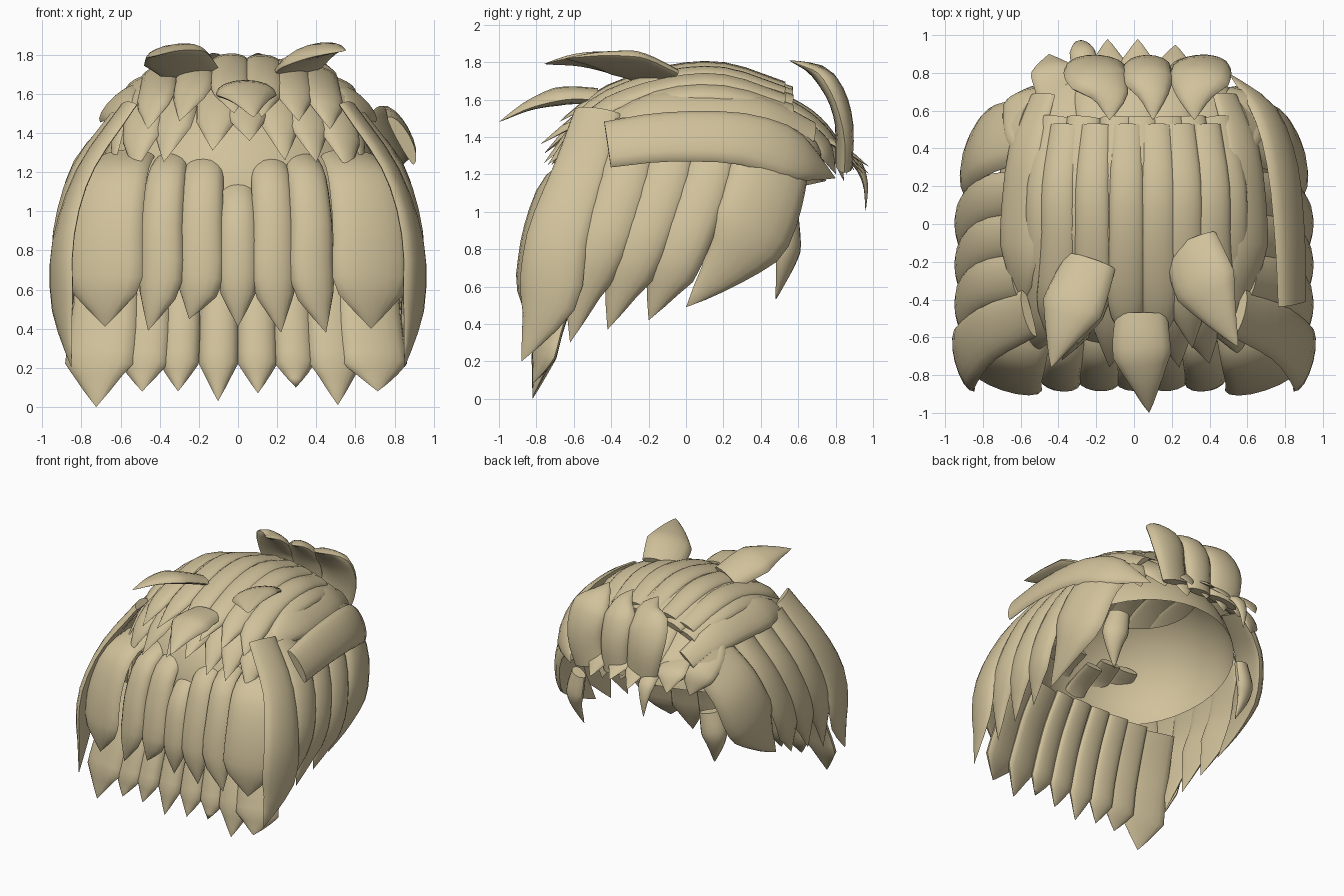
import bpy, bmesh, math
from mathutils import Vector

if "Cube" in bpy.data.objects:
    bpy.data.objects.remove(bpy.data.objects["Cube"])

HAIR = bpy.data.materials.new("straw_hair")
HAIR.diffuse_color = (0.64, 0.54, 0.33, 1)
HAIR.use_nodes = True
HAIR.node_tree.nodes["Principled BSDF"].inputs["Base Color"].default_value = HAIR.diffuse_color
CENTRE = Vector((0, 0, 0.9))
STEPS, ARC = 12, 8


def along(pts, t):
    """Catmull-Rom point at t in 0..1"""
    n = len(pts) - 1
    i = min(int(t * n), n - 1)
    u = t * n - i
    p1, p2 = pts[i], pts[i + 1]
    p0 = pts[i - 1] if i else 2 * p1 - p2
    p3 = pts[i + 2] if i + 2 <= n else 2 * p2 - p1
    return 0.5 * (2 * p1 + (p2 - p0) * u + (2 * p0 - 5 * p1 + 4 * p2 - p3) * u * u
                  + (3 * p1 - p0 - 3 * p2 + p3) * u ** 3)


def finish(name, bm, angle=40):
    bmesh.ops.recalc_face_normals(bm, faces=bm.faces)
    me = bpy.data.meshes.new(name)
    bm.to_mesh(me)
    bm.free()
    me.materials.append(HAIR)
    ob = bpy.data.objects.new(name, me)
    bpy.context.collection.objects.link(ob)
    bpy.ops.object.select_all(action='DESELECT')
    bpy.context.view_layer.objects.active = ob
    ob.select_set(True)
    bpy.ops.object.shade_smooth_by_angle(angle=math.radians(angle))


def lock(name, path, width, bulge=0.07, base=0.85, taper=0.74, up=None, back=0.25):
    """Tapered lock of hair: domed outer side, flatter inner side, pointed end"""
    pts = [Vector(p) for p in path]
    bm = bmesh.new()
    rings = []
    for s in range(STEPS):
        t = s / STEPS
        p = along(pts, t)
        tan = (along(pts, min(t + .02, 1)) - along(pts, max(t - .02, 0))).normalized()
        nor = Vector(up) if up else p - CENTRE
        nor = (nor - tan * nor.dot(tan)).normalized()
        side = tan.cross(nor)
        if t < taper:
            k = base + (1 - base) * math.sin(t / taper * math.pi / 2)
        else:
            k = 1 - 0.97 * (t - taper) / (1 - taper)
        ring = []
        for j in range(ARC * 2):
            a = math.pi * j / ARC
            h = math.sin(a) * bulge * (1 if j <= ARC else back)
            ring.append(bm.verts.new(p + side * (math.cos(a) * width / 2 * k) + nor * h * min(1, k)))
        rings.append(ring)
    tip = bm.verts.new(pts[-1])
    n = ARC * 2
    for a, b in zip(rings, rings[1:]):
        for j in range(n):
            bm.faces.new((a[j], a[(j + 1) % n], b[(j + 1) % n], b[j]))
    for j in range(n):
        bm.faces.new((rings[-1][j], rings[-1][(j + 1) % n], tip))
    bm.faces.new(rings[0])
    finish(name, bm)


# scalp shell under the locks, open below and under the crown
bm = bmesh.new()
bmesh.ops.create_uvsphere(bm, u_segments=40, v_segments=24, radius=1)
for v in bm.verts:
    v.co = Vector((v.co.x * .76, v.co.y * .74 + .03, v.co.z * .7 + 1.0))
for co, no in (((0, 0, 1.0), (0, -.22, 1)), ((0, 0, 1.56), (0, 0, -1))):
    bmesh.ops.bisect_plane(bm, geom=bm.verts[:] + bm.edges[:] + bm.faces[:],
                           plane_co=co, plane_no=no, clear_inner=True)
finish("scalp", bm)

# upper curtain, rooted inside the scalp: centre x, width, tip x, tip z
for x, w, tx, tz in [(-.67, .40, -.68, .41), (-.39, .23, -.46, .39), (-.19, .24, -.25, .45),
                     (0, .21, 0, .41), (.18, .23, .22, .38), (.375, .23, .45, .38), (.67, .41, .68, .40)]:
    top = 1.18 if abs(x) < .1 else 1.27
    lock("upper_curtain_lock", [(x * .85, -.47, top), (x * .94, -.68, top - .1), (x, -.78, .92),
                                (x * 1.01, -.82, .66), (tx, -.84, tz)],
         w, .065, base=.75, taper=.8, up=(x * .5, -1, .3))

# lower curtain: x, width, tip z
for x, w, tz in [(-.71, .36, 0), (-.48, .25, .08), (-.3, .2, .08), (-.1, .2, .03),
                 (.1, .2, .07), (.29, .2, .1), (.5, .27, .01), (.7, .34, .08)]:
    lock("lower_curtain_lock", [(x * .9, -.5, .86), (x * .95, -.62, .62), (x * .97, -.7, .4),
                                (x, -.75, .22), (x * 1.02, -.82, tz)],
         w, .065, taper=.75, up=(x * .4, -1, .1), back=.5)

# side locks on both sides: top y, tip y, tip z, width
for s, word in ((1, "right"), (-1, "left")):
    for y, ty, tz, w in [(-.3, -.62, .3, .30), (-.08, -.42, .37, .29), (.14, -.2, .42, .29)]:
        m = (y + ty) / 2
        lock(word + "_side_lock", [(s * .6, y + .02, 1.47), (s * .79, y - .02, 1.2), (s * .875, m + .04, .9),
                                   (s * .865, m - .06, .68), (s * .83, ty, tz)],
             w, .07, taper=.74, up=(s, -.12, .1))
    # wide rear side lock cut on a slant
    lock(word + "_rear_side_lock", [(s * .55, .5, 1.43), (s * .75, .44, 1.18), (s * .82, .35, .92),
                                    (s * .84, .21, .71), (s * .83, 0, .49)],
         .46, .09, base=.85, taper=.55, up=(s, .3, .1))
    # broad corner lock in front of the side locks
    lock(word + "_corner_lock", [(s * .55, -.47, 1.53), (s * .77, -.57, 1.2), (s * .88, -.69, .85),
                                 (s * .885, -.74, .52), (s * .85, -.88, .2)],
         .35, .06, base=.75, taper=.72, up=(s, -.25, .1))
    # sideburn spike
    lock(word + "_sideburn", [(s * .6, .54, .98), (s * .64, .53, .75), (s * .6, .48, .53)],
         .2, .07, base=.8, taper=.4, up=(s * .6, 1, 0), back=.6)
    # outer crown locks sweeping along the temples
    lock(word + "_temple_lock", [(s * .48, .68, 1.42), (s * .57, .4, 1.53), (s * .6, .0, 1.55),
                                 (s * .6, -.3, 1.5), (s * .64, -.6, 1.2)],
         .28, .05, base=.6, taper=.6, up=(s * .9, -.05, 1))

# wide horizontal lock over the right side only
lock("right_side_band", [(.83, -.42, 1.36), (.82, -.1, 1.4), (.78, .3, 1.39), (.68, .6, 1.29), (.5, .8, 1.18)],
     .32, .06, base=.88, taper=.72, up=(1, 0, .55))

# crown locks sweeping to the front: x, tip x, tip z, tip y
for x, tx, tz, ty in [(-.47, -.53, 1.2, -.68), (-.31, -.38, 1.25, -.72), (-.1, -.13, 1.31, -.76), (.04, .06, 1.36, -.78),
                      (.2, .24, 1.26, -.76), (.34, .4, 1.25, -.74), (.5, .57, 1.2, -.7)]:
    z = 1.73 - .4 * x * x
    lock("crown_lock", [(x * .85, .56, z - .1), (x, .2, z), (x, -.15, z - .03), (x * 1.03, -.48, z - .2), (tx, ty, tz)],
         .22, .05, taper=.82, up=(x * .7, -.25, 1))

# shorter layer above the crown locks
for x, tx, tz, ty in [(-.4, -.46, 1.42, -.6), (-.22, -.3, 1.46, -.64), (-.04, -.02, 1.5, -.66),
                      (.13, .12, 1.48, -.68), (.27, .31, 1.46, -.66), (.42, .47, 1.42, -.6)]:
    z = 1.76 - .4 * x * x
    lock("crown_top_lock", [(x * .9, .52, z - .1), (x, .2, z), (x, -.1, z - .02), (x * 1.05, -.4, z - .12), (tx, ty, tz)],
         .2, .045, taper=.8, up=(x * .7, -.2, 1))

# locks down the back of the head
for i in range(7):
    x = (i - 3) * .19
    y = .82 - .4 * x * x
    lock("back_lock", [(x * .9, .42, 1.64 - .35 * x * x), (x, y - .17, 1.51 - .3 * x * x),
                       (x, y - .04, 1.36 - .1 * x * x), (x * .95, y + .04, 1.16 + .04 * (i % 2))],
         .27, .045, taper=.72, up=(x * .8, 1, .6))

# small flicked ends at the nape
for x, y, z in [(-.45, .9, 1.22), (-.14, .98, 1.2), (.02, .98, 1.24), (.22, .95, 1.2)]:
    lock("nape_flick", [(x * .85, .6, 1.42), (x * .95, .8, 1.35), (x, y, z)],
         .24, .03, taper=.55, up=(0, .5, 1))
lock("nape_curl", [(-.26, .76, 1.3), (-.27, .89, 1.26), (-.28, .95, 1.15), (-.28, .96, 1.0)],
     .14, .04, taper=.4, up=(0, 1, .6))

# three upright locks at the back, curling forward over the crown
for x, tx, w in [(-.2, -.13, .34), (.07, .1, .27), (.35, .32, .33)]:
    lock("back_crest", [(x * .85, .83, 1.24), (x, .83, 1.46), (x, .78, 1.63), (tx, .68, 1.75), (tx, .55, 1.81)],
         w, .07, base=.8, taper=.58, up=(0, 1, .5), back=.5)

# three loose locks standing off the front of the crown
lock("left_loose_lock", [(-.23, -.2, 1.7), (-.31, -.4, 1.77), (-.38, -.58, 1.8), (-.44, -.76, 1.79)],
     .33, .07, base=.85, taper=.42, up=(-.25, 0, 1), back=.3)
lock("right_loose_lock", [(.3, -.1, 1.7), (.36, -.28, 1.77), (.45, -.47, 1.81), (.55, -.65, 1.82)],
     .35, .07, base=.85, taper=.42, up=(-.3, 0, 1), back=.3)
lock("centre_loose_lock", [(.04, -.47, 1.6), (.04, -.65, 1.6), (.06, -.83, 1.56), (.08, -1.0, 1.48)],
     .31, .07, base=.88, taper=.42, up=(0, 0, 1), back=.4)
